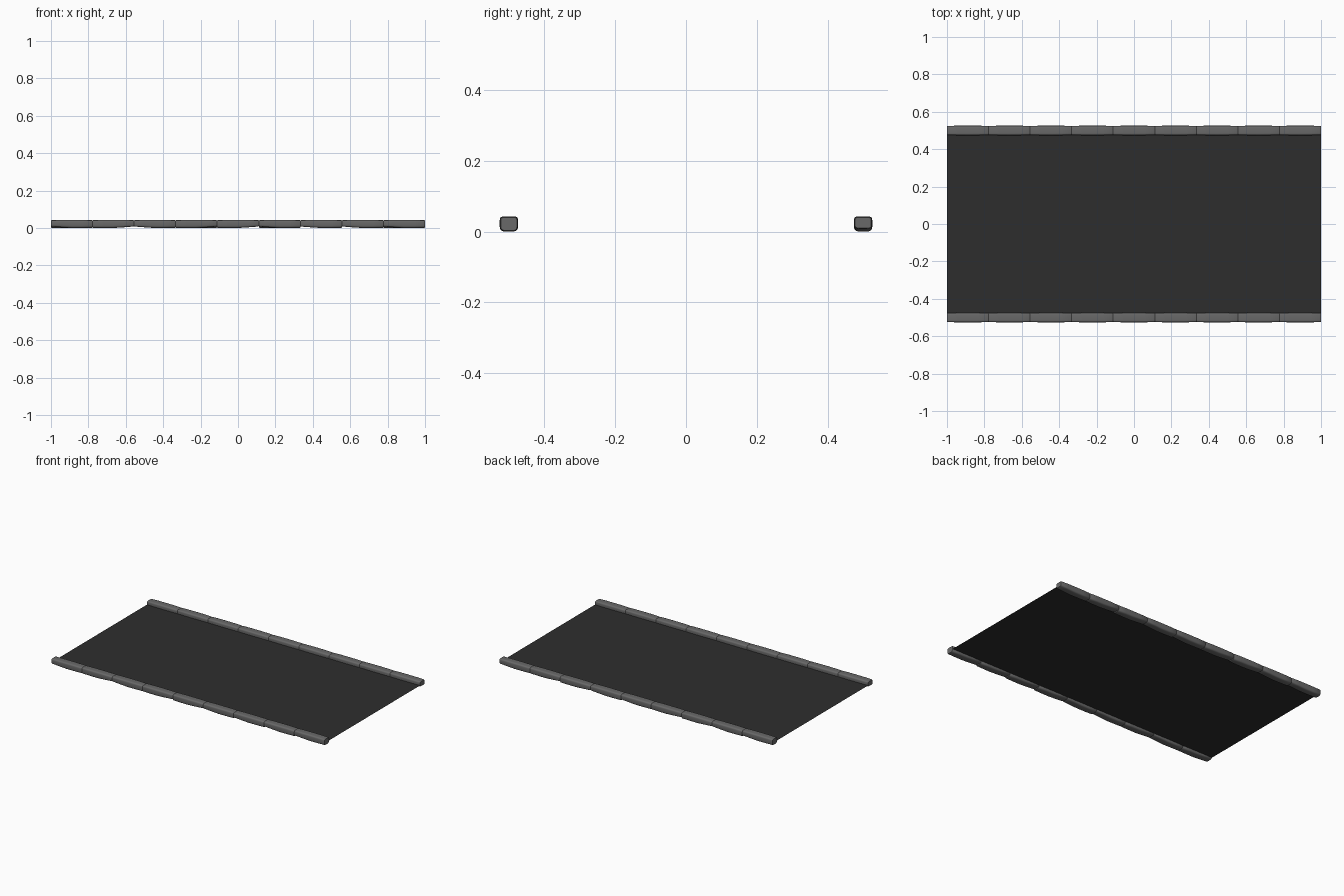
import bpy, bmesh, math, random

random.seed(4)
if "Cube" in bpy.data.objects:
    bpy.data.objects.remove(bpy.data.objects["Cube"], do_unlink=True)


def material(name, value):
    mat = bpy.data.materials.new(name)
    mat.use_nodes = True
    colour = (value, value, value, 1)
    mat.diffuse_color = colour
    mat.node_tree.nodes["Principled BSDF"].inputs["Base Color"].default_value = colour
    return mat


asphalt = material("dark asphalt", 0.027)
stone = material("grey stone", 0.14)

COUNT = 9
LENGTH = 2 / COUNT
HALF_WIDTH, HEIGHT = 0.026, 0.043
ROW_Y = 0.5


def add_object(name, bm, mat):
    mesh = bpy.data.meshes.new(name)
    bm.to_mesh(mesh)
    bm.free()
    obj = bpy.data.objects.new(name, mesh)
    bpy.context.collection.objects.link(obj)
    mesh.materials.append(mat)
    return obj


def stone_mesh(flip):
    """A worn block: rounded-square rings lofted along x, narrower at the ends."""
    bm = bmesh.new()
    rings = []
    stations = [(-0.5, 0.88), (-0.485, 0.95), (-0.25, 0.99), (0, 1),
                (0.25, 0.99), (0.485, 0.95), (0.5, 0.88)]
    for t, scale in stations:
        # One end of the underside is worn up a little
        lift = 0.007 * max(0, t * flip) * 2
        ring = []
        for i in range(20):
            a = math.tau * (i + 0.5) / 20
            power = 0.35 if math.sin(a) > 0 else 0.5
            y = math.copysign(abs(math.cos(a)) ** power, math.cos(a))
            z = math.copysign(abs(math.sin(a)) ** power, math.sin(a))
            height = HEIGHT / 2 * (1 + z * scale)
            if z < 0:
                height += lift * -z
            ring.append(bm.verts.new((t * LENGTH, y * HALF_WIDTH * scale, height)))
        rings.append(ring)
    for a, b in zip(rings, rings[1:]):
        for i in range(20):
            j = (i + 1) % 20
            bm.faces.new((a[i], a[j], b[j], b[i]))
    bm.faces.new(rings[0])
    bm.faces.new(rings[-1])
    bmesh.ops.recalc_face_normals(bm, faces=bm.faces)
    return bm


# Road surface, a single flat sheet between the kerbs
bm = bmesh.new()
corners = [(-1, -ROW_Y), (1, -ROW_Y), (1, ROW_Y), (-1, ROW_Y)]
bm.faces.new([bm.verts.new((x, y, 0.018)) for x, y in corners])
add_object("road_surface", bm, asphalt)

# Kerb stones along both long edges
for side, label in ((-1, "front"), (1, "back")):
    for n in range(COUNT):
        obj = add_object(f"{label}_kerb_stone_{n + 1}",
                         stone_mesh(random.choice((-1, 1))), stone)
        obj.location = (-1 + (n + 0.5) * LENGTH, side * ROW_Y, 0)
        bpy.ops.object.select_all(action="DESELECT")
        obj.select_set(True)
        bpy.context.view_layer.objects.active = obj
        bpy.ops.object.shade_smooth_by_angle(angle=math.radians(40))
